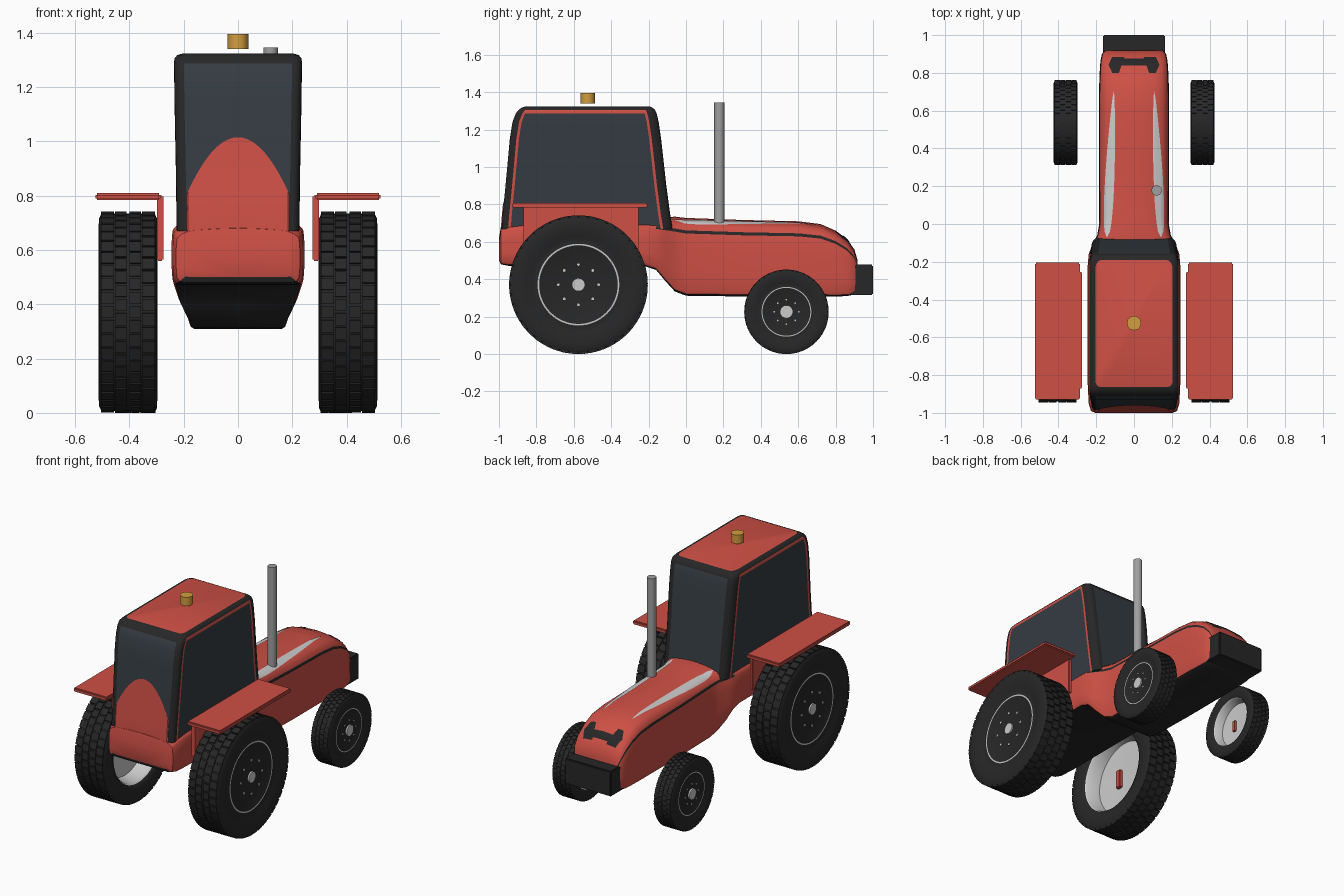
import bpy, bmesh
from math import sin, cos, pi, radians
from mathutils import Matrix

if "Cube" in bpy.data.objects:
    bpy.data.objects.remove(bpy.data.objects["Cube"])


def material(name, rgb):
    m = bpy.data.materials.new(name)
    m.diffuse_color = (*rgb, 1)
    m.use_nodes = True
    m.node_tree.nodes["Principled BSDF"].inputs["Base Color"].default_value = m.diffuse_color
    return m


RED = material("red_paint", (0.62, 0.08, 0.06))
BLACK = material("black_trim", (0.02, 0.02, 0.021))
GLASS = material("dark_glass", (0.035, 0.045, 0.055))
SILVER = material("silver", (0.65, 0.65, 0.65))
STEEL = material("steel", (0.35, 0.35, 0.35))
AMBER = material("amber", (0.65, 0.34, 0.05))
MATS = [RED, BLACK, GLASS, SILVER, STEEL, AMBER]


def finish(name, bm, angle=35):
    me = bpy.data.meshes.new(name)
    bmesh.ops.recalc_face_normals(bm, faces=bm.faces)
    bm.to_mesh(me)
    bm.free()
    for m in MATS:
        me.materials.append(m)
    me.shade_smooth()
    me.set_sharp_from_angle(angle=radians(angle))
    ob = bpy.data.objects.new(name, me)
    bpy.context.collection.objects.link(ob)
    return ob


def loft(name, rings, mat, closed=True, caps=(None, None), angle=35):
    """Skin a list of equal point rings; mat(i, j) picks the face material."""
    bm = bmesh.new()
    vs = [[bm.verts.new(p) for p in r] for r in rings]
    n = len(rings[0])
    for i in range(len(vs) - 1):
        for j in range(n if closed else n - 1):
            k = (j + 1) % n
            f = bm.faces.new((vs[i][j], vs[i][k], vs[i + 1][k], vs[i + 1][j]))
            f.material_index = MATS.index(mat(i, j))
    for ring, m in zip((vs[0], vs[-1]), caps):
        if m:
            bm.faces.new(ring).material_index = MATS.index(m)
    return finish(name, bm, angle)


def box(name, x, y, z, mat, bevel=0.006):
    bm = bmesh.new()
    c = [(a[0] + a[1]) / 2 for a in (x, y, z)]
    s = [abs(a[1] - a[0]) for a in (x, y, z)]
    bmesh.ops.create_cube(bm, size=1, matrix=Matrix.Translation(c) @ Matrix.Diagonal((*s, 1)))
    bmesh.ops.bevel(bm, geom=bm.edges[:], offset=bevel, segments=2, affect='EDGES')
    for f in bm.faces:
        f.material_index = MATS.index(mat)
    return finish(name, bm)


def cylinder(name, centre, r, depth, mat, axis='Z', n=24):
    bm = bmesh.new()
    rot = Matrix.Rotation(pi / 2, 4, 'Y') if axis == 'X' else Matrix()
    bmesh.ops.create_cone(bm, cap_ends=True, segments=n, radius1=r, radius2=r, depth=depth,
                          matrix=Matrix.Translation(centre) @ rot)
    for f in bm.faces:
        f.material_index = MATS.index(mat)
    return finish(name, bm)


def interp(pts, t):
    """Piecewise-linear lookup in a sorted list of (key, value...) tuples."""
    t = min(max(t, pts[0][0]), pts[-1][0])
    for a, b in zip(pts, pts[1:]):
        if t <= b[0]:
            u = (t - a[0]) / (b[0] - a[0])
            return [p + (q - p) * u for p, q in zip(a[1:], b[1:])]


# Lower body and hood: sections (y, bottom, top, half width) and half outline
SECT = [(-1, .50, .62, .205), (-.99, .48, .68, .228), (-.95, .472, .71, .24), (-.85, .47, .72, .245),
        (-.22, .47, .72, .245), (-.16, .45, .725, .24), (-.11, .39, .73, .222), (-.06, .335, .735, .195),
        (0, .312, .728, .184), (.3, .308, .717, .186), (.6, .308, .71, .186), (.72, .308, .695, .185),
        (.80, .308, .66, .182), (.86, .31, .615, .178), (.90, .318, .56, .17), (.918, .335, .50, .155)]
HALF = [(0, 0), (.86, 0), (.94, .025), (.985, .09), (1, .3), (1, .6), (.985, .8), (.965, .84),
        (.90, .90), (.8, .94), (.6, .97), (.3, .99), (0, 1)]
OUT = HALF + [(-x, z) for x, z in HALF[-2:0:-1]]


def body_mat(i, j):
    k = min(j, 23 - j)
    if k < 2:
        return BLACK
    return BLACK if k == 6 and SECT[i][0] > -.2 else RED


loft("body", [[(x * w, y, b + z * (t - b)) for x, z in OUT] for y, b, t, w in SECT],
     body_mat, caps=(RED, RED))


def hood_z(x, y):
    b, t, w = interp(SECT, y)
    pts = sorted((px, pz) for px, pz in HALF[6:])
    return b + (t - b) * interp(pts, abs(x) / w)[0] + .004


# White hood stripes and dark nose lamps lie on the hood surface
def patch(name, mat, y0, y1, edges, ny=24, nx=6):
    rows = []
    for i in range(ny + 1):
        y = y0 + (y1 - y0) * i / ny
        a, b = edges(i / ny)
        rows.append([(a + (b - a) * j / nx, y, hood_z(a + (b - a) * j / nx, y)) for j in range(nx + 1)])
    loft(name, rows, lambda i, j: mat, closed=False)


for s, side in ((1, "right"), (-1, "left")):
    def stripe(u, s=s):
        c, h = .143 - .036 * u, .024 * sin(pi * u ** .6) ** .7 + .001 if 0 < u < 1 else .001
        return s * (c - h), s * (c + h)

    def lamp(u, s=s):
        return s * (.05 + .03 * (1 - u)), s * (.135 - .02 * abs(2 * u - 1))
    patch("hood_stripe_" + side, SILVER, -.07, .7, stripe)
    patch("nose_lamp_" + side, BLACK, .80, .885, lamp, 10)
patch("nose_grille", BLACK, .84, .875, lambda u: (-.07 - .02 * u, .07 + .02 * u), 6, 12)
box("front_weight", (-.165, .165), (.85, 1), (.315, .478), BLACK)

# Cab: rounded rectangles (z, back y, front y, half width) stacked upward
CAB = [(.67, -.986, -.072, .226), (.75, -.98, -.085, .227), (.9, -.965, -.105, .229),
       (1.15, -.942, -.133, .234), (1.24, -.928, -.146, .235), (1.287, -.91, -.157, .236),
       (1.305, -.895, -.165, .234), (1.317, -.88, -.178, .224), (1.323, -.862, -.19, .205)]


def cab_ring(z, yb, yf, hw):
    pts = []
    corners = [(1, 1, .05), (-1, 1, .05), (-1, -1, .035), (1, -1, .035)]
    for q, (sx, sy, r) in enumerate(corners):
        cx, cy = sx * (hw - r * .7), (yf - r if sy > 0 else yb + r)
        for k in range(5):
            a = pi / 2 * (q + k / 4)
            pts.append((cx + r * .7 * cos(a), cy + r * sin(a), z))
        # trim strip beside each window
        nx, ny, nr = corners[(q + 1) % 4]
        ex, ey = nx * (hw - nr * .7), (yf - nr if ny > 0 else yb + nr)
        px, py, _ = pts[-1]
        if q % 2 == 0:
            d = .012 if ex > px else -.012
            pts += [(px + d, py, z), (ex - d, py, z)]
        else:
            d = .014 if ey > py else -.014
            pts += [(px, py + d, z), (px, ey - d, z)]
    return pts


def cab_mat(i, j):
    q, k = divmod(j, 7)
    if i >= 6 or k < 4:
        return BLACK
    if i == 5:
        return RED if q % 2 else BLACK
    if k == 5:
        return GLASS
    return RED if q % 2 else BLACK


loft("cab", [cab_ring(*c) for c in CAB], cab_mat, caps=(BLACK, RED))

# Arched red panel under the rear window
rows = []
for i in range(25):
    x = -.2 + .4 * i / 24
    top = 1.015 - .235 * (x / .2) ** 2
    zs = [.62 + (top - .62) * j / 10 for j in range(11)]
    rows.append([(x, interp(CAB, z)[0] - .004 + (.012 if abs(x) > .199 else 0), z) for z in zs])
loft("rear_panel", rows, lambda i, j: RED, closed=False)

# Roof beacon and exhaust
cylinder("roof_beacon", (0, -.525, 1.367), .038, .056, AMBER)
cylinder("exhaust_pipe", (.12, .178, 1.02), .027, .65, STEEL)

# Wheel outline across its width: (x / width, r / radius, material of next band)
RIM = [(.42, .001, BLACK), (.42, .565, STEEL), (.425, .57, SILVER), (.425, .585, STEEL), (.42, .59, BLACK),
       (.44, .68, BLACK), (.49, .76, BLACK), (.5, .86, BLACK), (.495, .93, BLACK), (.46, .972, BLACK),
       (.42, .98, BLACK), (-.42, .98, BLACK), (-.46, .972, BLACK), (-.495, .93, BLACK), (-.5, .86, BLACK),
       (-.49, .74, BLACK), (-.44, .68, SILVER), (-.4, .66, SILVER), (0, .62, SILVER), (.04, .001, SILVER)]


def wheel(name, s, cx, cy, r, w):
    n = 64
    loft(name + "_tyre", [[(s * (cx + px * w), cy + pr * r * cos(2 * pi * k / n), r + pr * r * sin(2 * pi * k / n))
                           for k in range(n)] for px, pr, _ in RIM], lambda i, j: RIM[i][2], angle=40)
    # staggered tread blocks
    bm = bmesh.new()
    count = 44
    for col, (a, b) in enumerate(((-.46, -.235), (-.22, -.025), (.025, .22), (.235, .46))):
        for k in range(count):
            rot = Matrix.Rotation(2 * pi * (k + .5 * (col % 2)) / count, 4, 'X')
            size = Matrix.Diagonal(((b - a) * w, 2 * pi * r / count * .84, .04 * r, 1))
            bmesh.ops.create_cube(bm, size=1, matrix=Matrix.Translation((s * cx, cy, r)) @ rot
                                  @ Matrix.Translation(((a + b) / 2 * w, 0, .978 * r)) @ size)
    for f in bm.faces:
        f.material_index = MATS.index(BLACK)
    finish(name + "_tread", bm)
    # hub, bolts and brake caliper
    face = s * (cx + .42 * w)
    cylinder(name + "_hub", (face, cy, r), .035, .02, SILVER, 'X')
    for k in range(8):
        a = 2 * pi * k / 8
        cylinder(f"{name}_bolt_{k}", (face, cy + .29 * r * cos(a), r + .29 * r * sin(a)),
                 .02 * r, .008, SILVER, 'X', 10)
    xi = s * (cx - .02 * w)
    box(name + "_caliper", (xi - .06 * w, xi + .06 * w), (cy - .16 * r, cy - .06 * r),
        (r - .16 * r, r + .16 * r), RED, .003)


for s, side in ((1, "right"), (-1, "left")):
    wheel("rear_wheel_" + side, s, .405, -.575, .371, .216)
    wheel("front_wheel_" + side, s, .362, .537, .226, .127)
    # fender top and its upright plate
    box("fender_top_" + side, (s * .285, s * .525), (-.93, -.205), (.784, .809), RED)
    box("fender_plate_" + side, (s * .275, s * .298), (-.87, -.255), (.56, .8), RED, .004)
